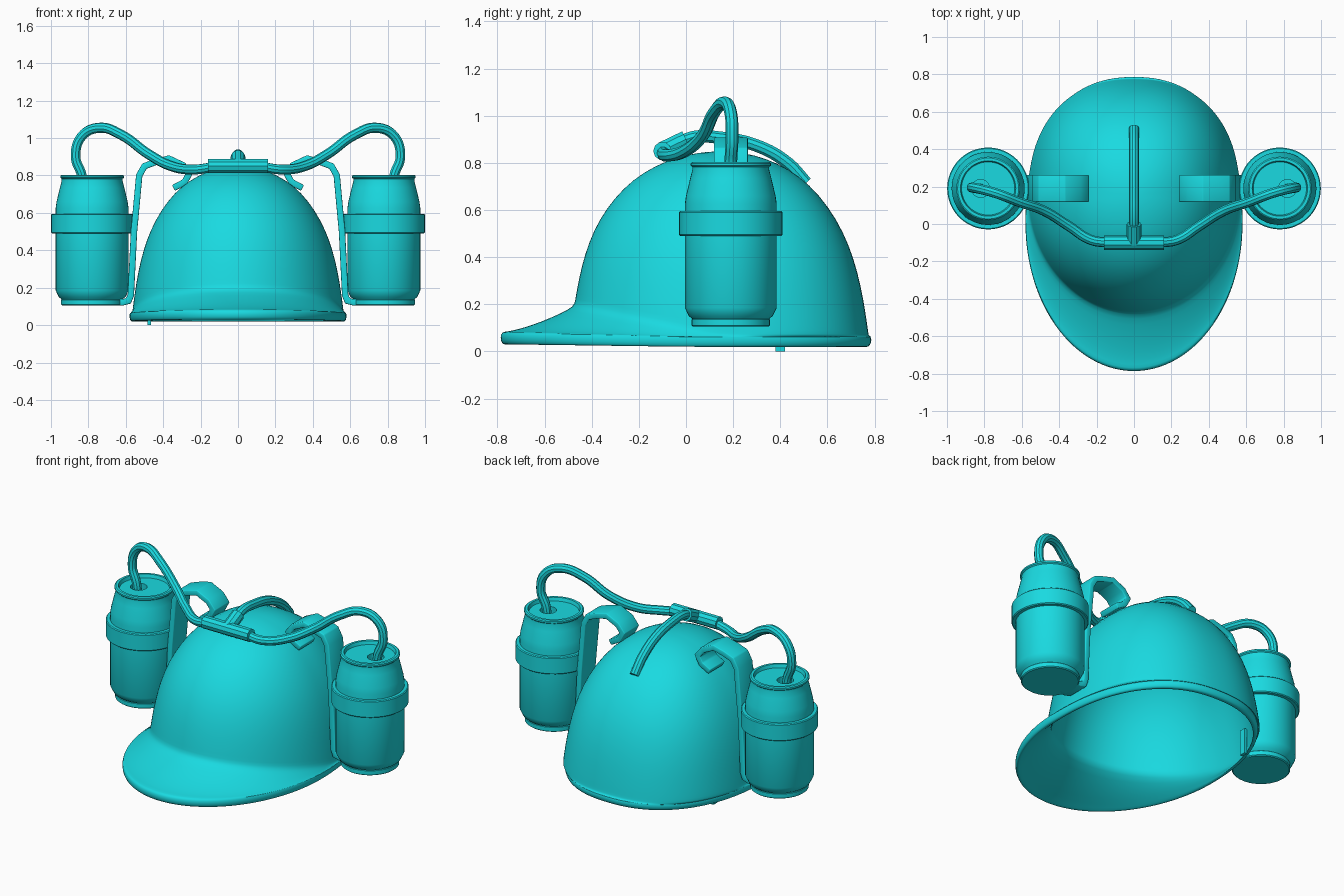
import bpy, bmesh, math
from mathutils import Vector

if "Cube" in bpy.data.objects:
    bpy.data.objects.remove(bpy.data.objects["Cube"])

mat = bpy.data.materials.new("cyan_plastic")
mat.diffuse_color = (0.01, 0.70, 0.75, 1)
mat.use_nodes = True
mat.node_tree.nodes["Principled BSDF"].inputs["Base Color"].default_value = mat.diffuse_color


def finish(ob, angle=35):
    ob.data.materials.append(mat)
    bpy.ops.object.select_all(action='DESELECT')
    ob.select_set(True)
    bpy.context.view_layer.objects.active = ob
    bpy.ops.object.shade_smooth_by_angle(angle=math.radians(angle))
    return ob


def mesh_object(name, bm):
    bmesh.ops.remove_doubles(bm, verts=bm.verts, dist=1e-5)
    bmesh.ops.recalc_face_normals(bm, faces=bm.faces)
    me = bpy.data.meshes.new(name)
    bm.to_mesh(me)
    bm.free()
    ob = bpy.data.objects.new(name, me)
    bpy.context.collection.objects.link(ob)
    return ob


def skin(name, rings, wrap=False):
    """Bridge a list of closed rings of points."""
    bm = bmesh.new()
    vs = [[bm.verts.new(p) for p in r] for r in rings]
    n = len(rings[0])
    pairs = list(zip(vs, vs[1:])) + ([(vs[-1], vs[0])] if wrap else [])
    for a, b in pairs:
        for i in range(n):
            j = (i + 1) % n
            bm.faces.new((a[i], a[j], b[j], b[i]))
    bmesh.ops.dissolve_degenerate(bm, edges=bm.edges, dist=1e-6)
    return mesh_object(name, bm)


def lathe(name, profile, centre, wrap=False, n=48):
    x, y = centre
    angles = [2 * math.pi * i / n for i in range(n)]
    return skin(name, [[(x + r * math.cos(a), y + r * math.sin(a), z) for a in angles]
                       for r, z in profile], wrap)


def tube(name, pts, radius):
    cu = bpy.data.curves.new(name, 'CURVE')
    cu.dimensions = '3D'
    cu.bevel_depth, cu.bevel_resolution = radius, 3
    cu.resolution_u, cu.use_fill_caps = 8, True
    sp = cu.splines.new('BEZIER')
    sp.bezier_points.add(len(pts) - 1)
    for bp, p in zip(sp.bezier_points, pts):
        bp.co = p
        bp.handle_left_type = bp.handle_right_type = 'AUTO'
    ob = bpy.data.objects.new(name, cu)
    bpy.context.collection.objects.link(ob)
    bpy.ops.object.select_all(action='DESELECT')
    ob.select_set(True)
    bpy.context.view_layer.objects.active = ob
    bpy.ops.object.convert(target='MESH')
    return finish(bpy.context.view_layer.objects.active)


# Helmet shell: dome flowing into a rim that stretches forward as a visor
def oval(t, rx, ry, cy):
    c, s = math.cos(t), math.sin(t)
    e = 2 / 2.3 if s > 0 else 1
    return Vector((rx * math.copysign(abs(c) ** e, c), cy + ry * math.copysign(abs(s) ** e, s), 0))


def crease(t):
    return 0.07 + 0.12 * max(0, -math.sin(t))


def dome(t, r, z, k=1, drop=0):
    p = oval(t, 0.565 * r * k, 0.625 * r * k, 0.15)
    p.z = 0.85 - (0.85 - z) * (0.85 - crease(t)) / 0.77 - drop
    return p


def visor(t, f, k=1, drop=0):
    p = oval(t, 0.565 * k, 0.625 * k, 0.15).lerp(oval(t, 0.583 * k, 0.79 * k, 0), f)
    s = max(0, -math.sin(t))
    edge = 0.06 + 0.02 * s
    p.z = edge + (crease(t) - edge) * (1 - f) ** 1.5 - drop
    return p


def rim(t, k, z, lift):
    p = oval(t, 0.583 * k, 0.79 * k, 0)
    p.z = z + lift * max(0, -math.sin(t))
    return p


PROFILE = [(0, .85), (.15, .843), (.3, .82), (.45, .777), (.6, .71), (.73, .615),
           (.83, .51), (.9, .40), (.95, .28), (.98, .17), (.993, .115)]
T = [2 * math.pi * i / 64 for i in range(64)]
rings = [[dome(t, r, z) for t in T] for r, z in PROFILE]
rings += [[visor(t, f) for t in T] for f in (0, .2, .45, .7, .9)]
rings += [[rim(t, k, z, l) for t in T] for k, z, l in
          ((.99, .064, .02), (1, .05, .008), (.99, .024, .008), (.975, .018, .01), (.95, .022, .015))]
rings += [[visor(t, f, .955, .035) for t in T] for f in (.7, .4, 0)]
rings += [[dome(t, r, z, .955, .035) for t in T] for r, z in reversed(PROFILE)]
helmet = skin("helmet_shell", rings)
sub = helmet.modifiers.new("smooth", 'SUBSURF')
sub.levels = sub.render_levels = 1
finish(helmet, 80)

# Small tab inside the back of the rim
bm = bmesh.new()
bmesh.ops.create_cube(bm, size=1)
for v in bm.verts:
    v.co = (-0.475 + v.co.x * 0.02, 0.40 + v.co.y * 0.04, 0.08 + v.co.z * 0.16)
finish(mesh_object("inner_tab", bm))

CAN = [(0, .125), (.155, .125), (.165, .14), (.178, .15), (.195, .185), (.195, .625), (.19, .66),
       (.172, .735), (.163, .77), (.163, .782), (.17, .788), (.17, .798), (.163, .803),
       (.148, .803), (.142, .782), (0, .782)]
BAND = [(.19, .49), (.214, .49), (.219, .495), (.219, .59), (.214, .595), (.19, .595)]
FOOT = [(0, .105), (.16, .105), (.166, .11), (.166, .135), (.16, .14), (0, .14)]
STRAP = [(.78, .122), (.615, .122), (.585, .13), (.573, .16), (.556, .5), (.528, .8), (.50, .85),
         (.44, .872), (.37, .89), (.295, .855), (.26, .812), (.285, .765), (.345, .733)]
HOSE = [(.825, .19, .70), (.835, .19, .80), (.868, .195, .90), (.835, .19, 1.01), (.74, .165, 1.055),
        (.62, .12, 1.015), (.48, .07, .915), (.35, -.01, .848), (.23, -.085, .832), (.12, -.1, .848)]

for side, sx in (("right", 1), ("left", -1)):
    centre = (0.78 * sx, 0.19)
    # Drink can with a drinking hole
    can = lathe(side + "_can", CAN, centre)
    cutter = lathe(side + "_hole_cutter", [(0, .70), (.048, .70), (.048, .9), (0, .9)],
                   (0.82 * sx, 0.19), n=24)
    cutter.hide_render = True
    cutter.hide_viewport = True
    cut = can.modifiers.new("hole", 'BOOLEAN')
    cut.object, cut.operation, cut.solver = cutter, 'DIFFERENCE', 'EXACT'
    finish(can)
    # Can holder: band, foot and hooked strap
    finish(lathe(side + "_holder_band", BAND, centre, wrap=True))
    finish(lathe(side + "_holder_foot", FOOT, centre))
    bm = bmesh.new()
    rows = [[bm.verts.new((x * sx, y, z)) for y in (.118, .262)] for x, z in STRAP]
    for a, b in zip(rows, rows[1:]):
        bm.faces.new((a[0], a[1], b[1], b[0]))
    strap = mesh_object(side + "_holder_strap", bm)
    sol = strap.modifiers.new("thickness", 'SOLIDIFY')
    sol.thickness, sol.offset, sol.use_even_offset = 0.034, 0, True
    bev = strap.modifiers.new("soft_edges", 'BEVEL')
    bev.width, bev.segments = 0.005, 2
    finish(strap, 30)
    # Drinking hose
    tube(side + "_hose", [(x * sx, y, z) for x, y, z in HOSE], 0.027)

# T connector and rear hose
tube("connector_bar", [(-.16, -.1, .85), (.16, -.1, .85)], 0.039)
tube("connector_stub", [(0, -.1, .852), (0, .0, .90)], 0.039)
tube("rear_hose", [(0, -.04, .882), (0, .04, .91), (0, .14, .907), (0, .3, .873),
                   (0, .43, .80), (0, .51, .715)], 0.028)
